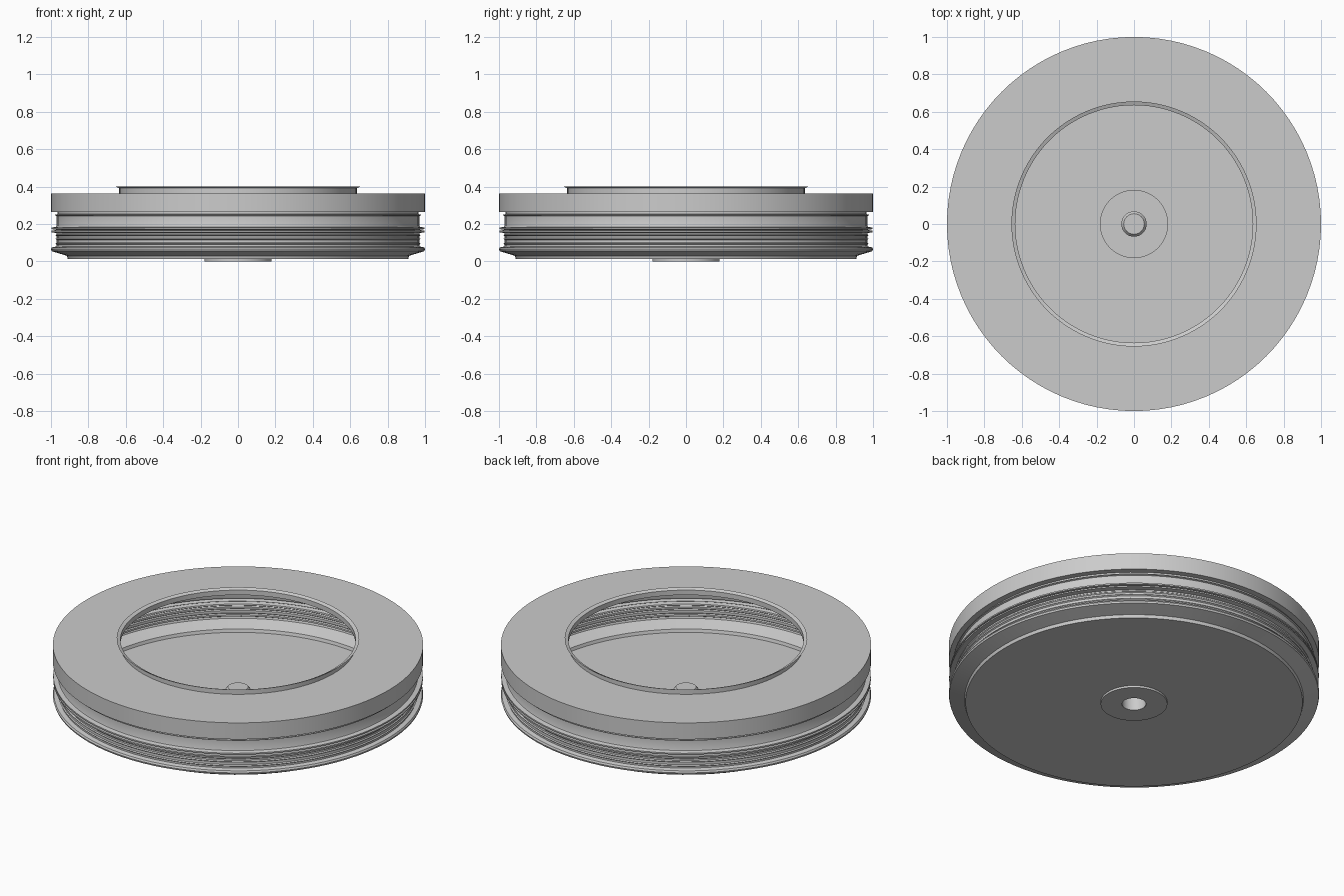
import bpy, bmesh, math

if "Cube" in bpy.data.objects:
    bpy.data.objects.remove(bpy.data.objects["Cube"])

SEG = 96


def lathe(name, profile, seg=SEG):
    """Revolve an (r, z) profile around the z axis as a thin shell."""
    bm = bmesh.new()
    rings = []
    for r, z in profile:
        if r == 0:
            rings.append([bm.verts.new((0, 0, z))])
        else:
            rings.append([bm.verts.new((r * math.cos(2 * math.pi * i / seg),
                                        r * math.sin(2 * math.pi * i / seg), z))
                          for i in range(seg)])
    for a, b in zip(rings, rings[1:]):
        for i in range(seg):
            j = (i + 1) % seg
            if len(a) == 1:
                bm.faces.new((a[0], b[j], b[i]))
            elif len(b) == 1:
                bm.faces.new((a[i], a[j], b[0]))
            else:
                bm.faces.new((a[i], a[j], b[j], b[i]))
    me = bpy.data.meshes.new(name)
    bm.to_mesh(me)
    bm.free()
    ob = bpy.data.objects.new(name, me)
    bpy.context.collection.objects.link(ob)
    bpy.ops.object.select_all(action='DESELECT')
    ob.select_set(True)
    bpy.context.view_layer.objects.active = ob
    bpy.ops.object.shade_smooth_by_angle(angle=math.radians(25))
    return ob


# Base plate with stepped hub and chamfered rim
lathe("base_plate", [(0.065, 0.0), (0.18, 0.0), (0.18, 0.012), (0.91, 0.012),
                     (0.915, 0.03), (0.997, 0.055), (1.0, 0.065), (0.995, 0.075),
                     (0.97, 0.08)])

# Side wall: fine ridges low down, paired thread ridges in the middle, groove on top
wall = [(0.97, 0.08)]
for z in (0.095, 0.12, 0.14):
    wall += [(0.97, z - 0.005), (0.976, z), (0.97, z + 0.005)]
for z in (0.160, 0.177):
    wall += [(0.972, z - 0.008), (0.998, z - 0.004), (0.998, z + 0.004), (0.972, z + 0.008)]
wall += [(0.97, 0.19), (0.97, 0.243), (0.978, 0.246), (0.978, 0.25),
         (0.965, 0.253), (0.965, 0.265)]
lathe("threaded_wall", wall)

# Heavy top band with flat ring
lathe("top_band", [(0.965, 0.265), (1.0, 0.265), (1.0, 0.363), (0.635, 0.363)])

# Neck with thin flared lip
lathe("neck_lip", [(0.635, 0.363), (0.635, 0.392), (0.655, 0.40)])

# Hollow centre post, closed at the top
lathe("centre_post", [(0.065, 0.0), (0.068, 0.095), (0.055, 0.112), (0.0, 0.112)], 32)
